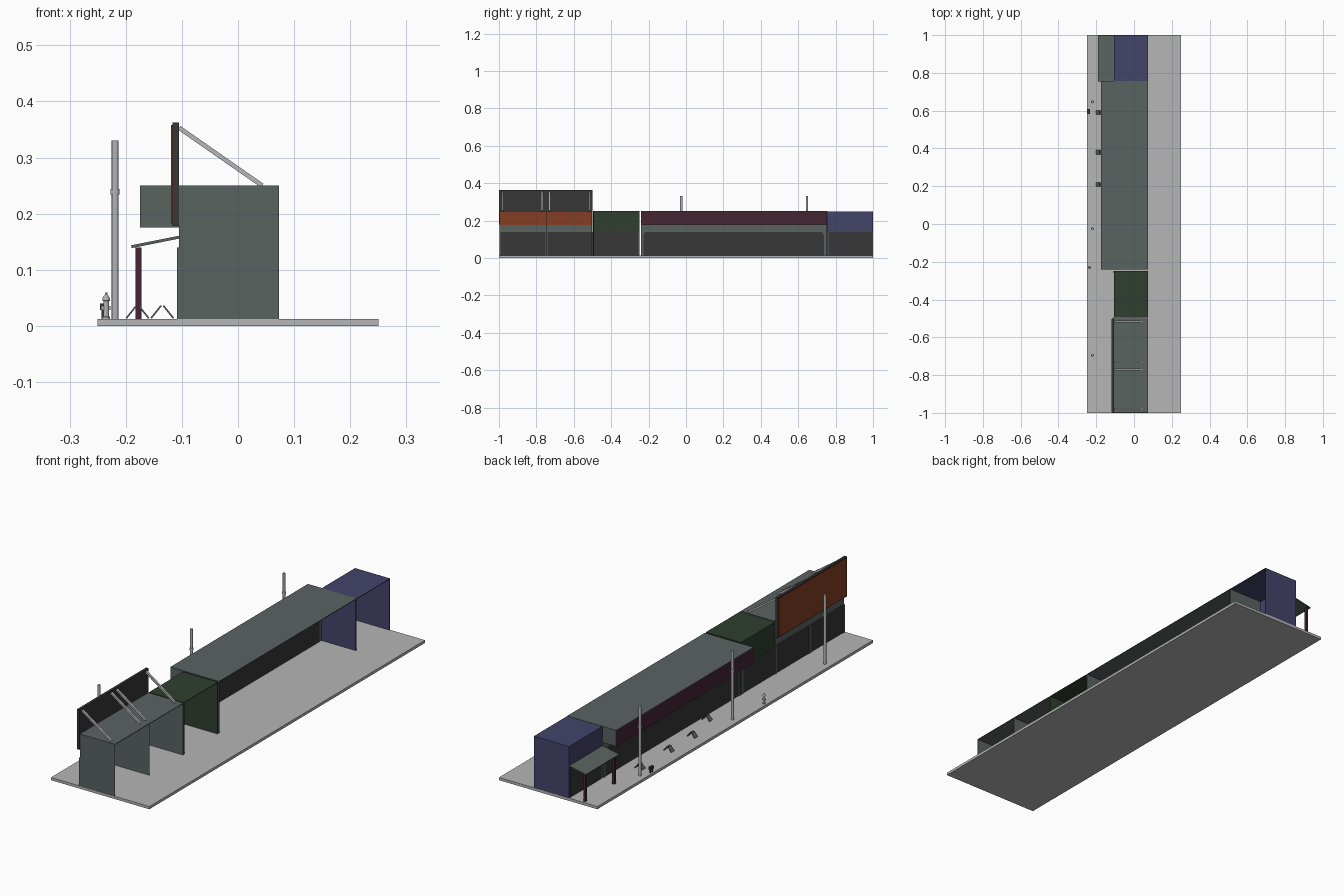
import bpy, bmesh, math

cube = bpy.data.objects.get("Cube")
if cube:
    bpy.data.objects.remove(cube)


def material(name, rgb):
    lin = [((c / 255 + 0.055) / 1.055) ** 2.4 for c in rgb] + [1]
    m = bpy.data.materials.new(name)
    m.use_nodes = True
    m.diffuse_color = lin
    m.node_tree.nodes["Principled BSDF"].inputs["Base Color"].default_value = lin
    return m


GREY = material("slate grey", (90, 99, 97))
DARK = material("charcoal", (55, 55, 55))
LIGHT = material("concrete", (182, 182, 182))
ORANGE = material("rust orange", (132, 62, 36))
RED = material("maroon", (68, 37, 50))
GREEN = material("forest green", (47, 63, 47))
BLUE = material("dusk blue", (67, 67, 106))


def finish(name, bm, mat):
    bmesh.ops.recalc_face_normals(bm, faces=bm.faces)
    mesh = bpy.data.meshes.new(name)
    bm.to_mesh(mesh)
    bm.free()
    mesh.materials.append(mat)
    ob = bpy.data.objects.new(name, mesh)
    bpy.context.collection.objects.link(ob)
    return ob


def box(name, x, y, z, mat):
    """Box from (min, max) pairs."""
    bm = bmesh.new()
    bmesh.ops.create_cube(bm, size=1)
    for v in bm.verts:
        v.co = [(a + b) / 2 + c * (b - a) for (a, b), c in zip((x, y, z), v.co)]
    return finish(name, bm, mat)


def beam(name, start, end, y, width, thick, mat):
    """Slanted bar between two (x, z) points."""
    dx, dz = end[0] - start[0], end[1] - start[1]
    half = math.hypot(dx, dz) / 2
    ob = box(name, (-half, half), (-width / 2, width / 2), (-thick / 2, thick / 2), mat)
    ob.location = ((start[0] + end[0]) / 2, y, (start[1] + end[1]) / 2)
    ob.rotation_euler.y = -math.atan2(dz, dx)
    return ob


def lathe(name, x, y, profile, mat, sides=12):
    """Turned post from (radius, height) points."""
    bm = bmesh.new()
    rings = [[bm.verts.new((x + r * math.cos(math.tau * i / sides),
                            y + r * math.sin(math.tau * i / sides), z))
              for i in range(sides)] for r, z in profile]
    for a, b in zip(rings, rings[1:]):
        for i in range(sides):
            j = (i + 1) % sides
            bm.faces.new((a[i], a[j], b[j], b[i]))
    bm.faces.new(rings[0])
    bm.faces.new(rings[-1])
    return finish(name, bm, mat)


def window(name, y0, y1, corner):
    """Dark glazing with rounded upper corners, set through the shop front."""
    pts = [(y0, FLOOR), (y1, FLOOR)]
    for cy, start in ((y1 - corner, 0), (y0 + corner, 90)):
        for step in range(4):
            a = math.radians(start + 30 * step)
            pts.append((cy + corner * math.cos(a), HEAD - corner + corner * math.sin(a)))
    bm = bmesh.new()
    face = bm.faces.new([bm.verts.new((FRONT - 0.001, y, z)) for y, z in pts])
    out = bmesh.ops.extrude_face_region(bm, geom=[face])
    for v in out["geom"]:
        if isinstance(v, bmesh.types.BMVert):
            v.co.x += 0.005
    finish(name, bm, DARK)


FLOOR, HEAD, BAND, ROOF = 0.0125, 0.14, 0.175, 0.25
FRONT, BACK, T = -0.105, 0.073, 0.003


def shop(name, y0, y1, shell, sign, sign_base, sign_x=FRONT, drop=0.0):
    """Open-backed shop: roof, side walls, shop front and coloured sign band."""
    top = ROOF - drop
    box(name + "_roof", (sign_x, BACK), (y0, y1), (top - T, top), shell)
    for side, y in (("right", y0), ("left", y1 - T)):
        box(f"{name}_{side}_wall", (FRONT, BACK), (y, y + T), (FLOOR, top - T), shell)
    if sign_base > HEAD:
        box(name + "_lintel", (FRONT, FRONT + T), (y0 + T, y1 - T), (HEAD, sign_base), GREY)
    box(name + "_front", (FRONT, FRONT + T), (y0 + T, y1 - T), (FLOOR, HEAD), GREY)
    box(name + "_sign", (sign_x, sign_x + T), (y0 + T, y1 - T), (sign_base, top - T), sign)
    if sign_x < FRONT:
        box(name + "_soffit", (sign_x, FRONT), (y0, y1), (sign_base, sign_base + T), GREY)
        for side, y in (("right", y0), ("left", y1 - T)):
            box(f"{name}_canopy_{side}_end", (sign_x, FRONT), (y, y + T), (sign_base, top - T), shell)


# Pavement
box("pavement", (-0.25, 0.25), (-1, 1), (0, FLOOR), LIGHT)

# Row of shops
shop("billboard_shop", -0.998, -0.501, GREY, ORANGE, BAND)
box("billboard_shop_partition", (FRONT + T, BACK), (-0.748, -0.745), (FLOOR, ROOF - T), GREY)
shop("green_shop", -0.496, -0.249, GREEN, GREEN, HEAD)
shop("canopy_shop", -0.241, 0.757, GREY, RED, BAND, -0.175)
shop("blue_shop", 0.75, 0.999, BLUE, BLUE, HEAD, drop=0.001)

# Windows
window("billboard_shop_right_window", -0.993, -0.752, 0.004)
window("billboard_shop_left_window", -0.741, -0.506, 0.004)
window("green_shop_window", -0.492, -0.253, 0.004)
window("canopy_shop_window", -0.227, 0.737, 0.018)
window("blue_shop_window", 0.763, 0.994, 0.004)

# Pilasters between the shop fronts
for i, y in enumerate((-0.992, -0.747, -0.498, -0.254, -0.234, 0.747)):
    box(f"pilaster_{i}", (FRONT - 0.004, FRONT), (y - 0.006, y + 0.006), (FLOOR, HEAD), GREY)

# Billboard with rear braces
box("billboard", (-0.117, -0.105), (-1, -0.5), (0.178, 0.362), DARK)
box("billboard_face", (-0.119, -0.117), (-0.996, -0.504), (0.182, 0.358), ORANGE)
for i, y in enumerate((-0.98, -0.77, -0.73, -0.517)):
    beam(f"billboard_brace_{i}", (-0.105, 0.353), (0.043, 0.25), y, 0.01, 0.008, LIGHT)

# Porch beside the blue shop
beam("porch_roof", (-0.19, 0.141), (FRONT, 0.158), 0.877, 0.243, 0.005, GREY)
for i, y in enumerate((0.775, 0.985)):
    box(f"porch_post_{i}", (-0.183, -0.172), (y - 0.006, y + 0.006), (FLOOR, HEAD), RED)

# Utility poles with collars
for i, y in enumerate((-0.695, -0.025, 0.647)):
    lathe(f"utility_pole_{i}", -0.219, y, [(0.006, FLOOR), (0.006, 0.33)], LIGHT)
    lathe(f"pole_collar_{i}", -0.219, y, [(0.008, 0.234), (0.008, 0.244)], LIGHT)

# Hydrant
lathe("hydrant", -0.235, -0.23,
      [(0.007, FLOOR), (0.007, 0.016), (0.005, 0.017), (0.005, 0.044),
       (0.007, 0.045), (0.006, 0.051), (0.002, 0.056), (0.002, 0.059)], LIGHT)
box("hydrant_outlets", (-0.244, -0.227), (-0.233, -0.227), (0.028, 0.035), LIGHT)

# Kerbside box on a post
box("kerb_box", (-0.246, -0.234), (0.582, 0.608), (0.028, 0.04), DARK)
for i, y in enumerate((0.588, 0.602)):
    box(f"kerb_box_leg_{i}", (-0.243, -0.237), (y - 0.002, y + 0.002), (FLOOR, 0.028), DARK)

# Folding pavement signs
for i, (x, y) in enumerate(((-0.179, 0.59), (-0.179, 0.38), (-0.179, 0.21), (-0.135, 0.04))):
    for side in (-1, 1):
        beam(f"folding_sign_{i}_{'left' if side > 0 else 'right'}",
             (x + side * 0.02, FLOOR + 0.001), (x + side * 0.002, 0.036), y, 0.022, 0.003, GREY)
